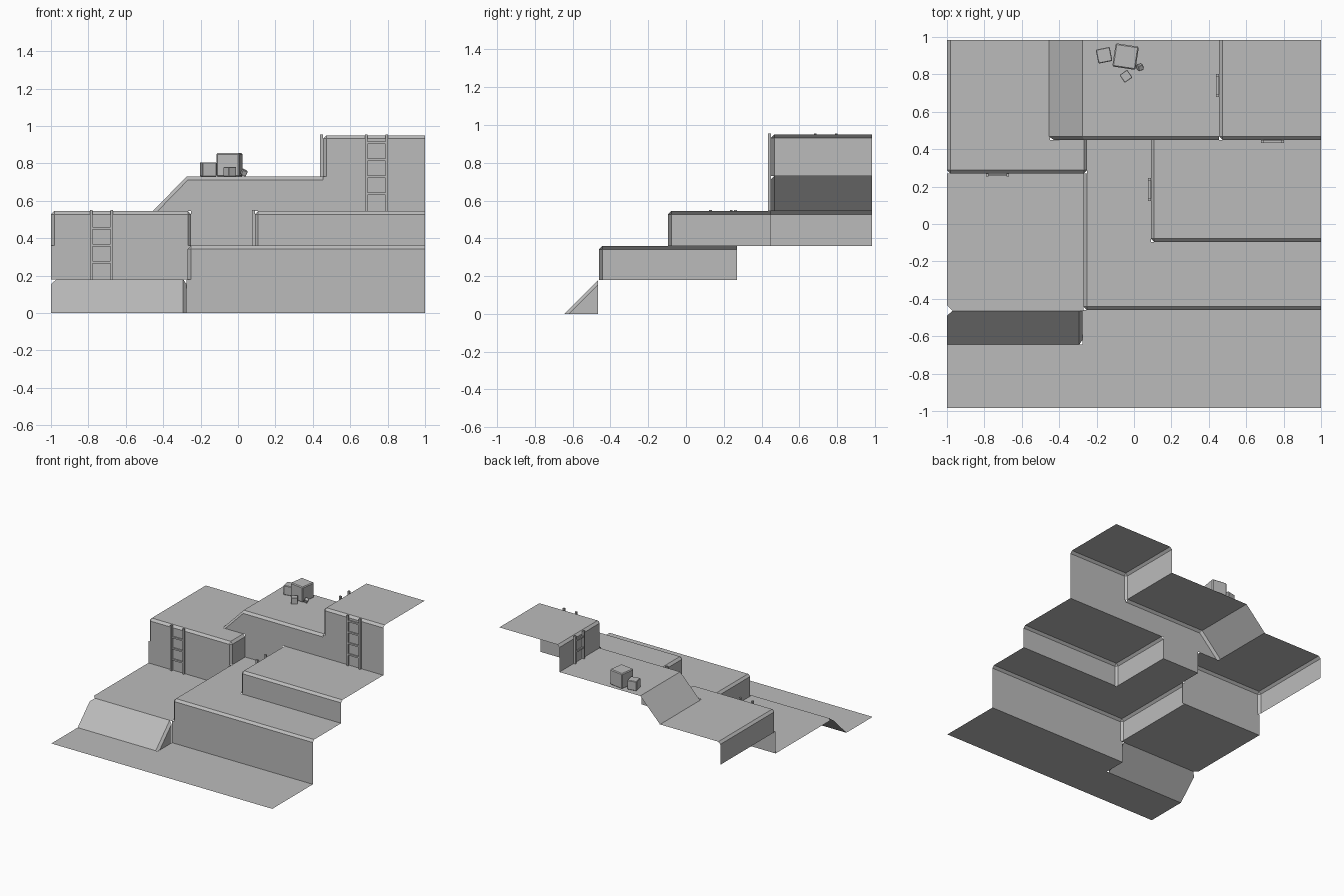
import bpy, bmesh
from mathutils import Matrix, Euler, Vector

if "Cube" in bpy.data.objects:
    bpy.data.objects.remove(bpy.data.objects["Cube"])

GREY = (0.5, 0.5, 0.5, 1)
stone = bpy.data.materials.new("plain_grey")
stone.use_nodes = True
stone.diffuse_color = GREY
stone.node_tree.nodes["Principled BSDF"].inputs["Base Color"].default_value = GREY

BEVEL = 0.018
BACK = 0.985
# Floor heights from the ground up
LOW, STEP, MID, HIGH, TOP = 0.18, 0.36, 0.545, 0.73, 0.95


def finish(name, bm):
    mesh = bpy.data.meshes.new(name)
    bm.to_mesh(mesh)
    bm.free()
    mesh.materials.append(stone)
    ob = bpy.data.objects.new(name, mesh)
    bpy.context.collection.objects.link(ob)
    return ob


def sheet(name, polygons, skip=lambda edge: False, skirt=None):
    """Open shell from polygons; shared edges get a chamfer."""
    bm = bmesh.new()
    for poly in polygons:
        bm.faces.new([bm.verts.new(p) for p in poly])
    bmesh.ops.remove_doubles(bm, verts=bm.verts[:], dist=0.0005)
    edges = [e for e in bm.edges if len(e.link_faces) == 2 and not skip(e)]
    if edges:
        bmesh.ops.bevel(bm, geom=edges, offset=BEVEL, segments=1, affect='EDGES')
    if skirt:
        x0, x1, y, z0, z1 = skirt
        bm.faces.new([bm.verts.new(p) for p in
                      ((x0, y, z0), (x1, y, z0), (x1, y, z1), (x0, y, z1))])
    return finish(name, bm)


def terrace(name, outline, z, base=0, walls=(), skirt=None):
    """Floor polygon with walls hanging from the listed outline edges."""
    polys = [[(x, y, z) for x, y in outline]]
    for i in walls:
        (ax, ay), (bx, by) = outline[i], outline[(i + 1) % len(outline)]
        polys.append([(ax, ay, base), (bx, by, base), (bx, by, z), (ax, ay, z)])
    return sheet(name, polys, skirt=skirt)


# Floors and terraces
terrace("ground", [(-1, -BACK), (1, -BACK), (1, -0.46), (-0.275, -0.46),
                   (-0.275, -0.645), (-1, -0.645)], 0)
terrace("low_platform", [(-1, -0.435), (-0.97, -0.465), (-0.27, -0.465),
                         (-0.27, 0.27), (-1, 0.27)], LOW)
terrace("front_step", [(-0.27, -0.46), (1, -0.46), (1, -0.095), (0.09, -0.095),
                       (0.09, 0.45), (-0.25, 0.45), (-0.25, 0.27), (-0.27, 0.27)],
        STEP, LOW, (0, 7), (-0.275, 1, -0.46, 0, LOW))
terrace("middle_step", [(0.09, -0.095), (1, -0.095), (1, 0.45), (0.09, 0.45)],
        MID, STEP, (0, 3))
# Side terrace with three walls
terrace("side_terrace", [(-1, 0.27), (-0.25, 0.27), (-0.25, 0.45), (-0.45, 0.45),
                         (-0.45, BACK), (-1, BACK)],
        MID, STEP, (0, 1, 5), (-1, -0.25, 0.27, LOW, STEP))
terrace("top_terrace", [(0.455, 0.45), (1, 0.45), (1, BACK), (0.455, BACK)],
        TOP, HIGH, (0, 3), (0.455, 1, 0.45, MID, HIGH))

# Front ramp with its triangular cheek
R = -0.275
sheet("front_ramp", [
    [(-1, -0.645, 0), (R, -0.645, 0), (R, -0.465, LOW), (-0.97, -0.465, LOW),
     (-1, -0.49, 0.155)],
    [(R, -0.645, 0), (R, -0.465, 0), (R, -0.465, LOW)]])

# High terrace with a slope down to the side terrace
F, L, S, E = 0.45, -0.455, -0.275, 0.455
sheet("high_terrace", [
    [(S, F, HIGH), (E, F, HIGH), (E, BACK, HIGH), (S, BACK, HIGH)],
    [(L, F, MID), (S, F, HIGH), (S, BACK, HIGH), (L, BACK, MID)],
    [(L, F, MID), (E, F, MID), (E, F, HIGH), (S, F, HIGH)]],
    skip=lambda e: abs(e.verts[0].co.y - e.verts[1].co.y) > 0.1,
    skirt=(-0.25, 0.09, F, STEP, MID))


def box(bm, centre, size):
    bmesh.ops.create_cube(bm, size=1, matrix=Matrix.Translation(centre)
                          @ Matrix.Diagonal((*size, 1)))


# Ladders: two rails and evenly spaced rungs
def ladder(name, x, y, bottom, top, turn=0):
    bm = bmesh.new()
    height = top - bottom + 0.005
    for side in (-1, 1):
        box(bm, (side * 0.055, -0.008, height / 2), (0.014, 0.016, height))
    z = 0.092
    while z < height - 0.03:
        box(bm, (0, -0.008, z), (0.1, 0.01, 0.013))
        z += 0.091
    ob = finish(name, bm)
    ob.location = (x, y, bottom)
    ob.rotation_euler.z = turn


QUARTER = -1.5708
ladder("side_terrace_ladder", -0.73, 0.27, LOW, MID)
ladder("top_terrace_ladder", 0.74, 0.45, MID, TOP)
ladder("middle_step_side_ladder", 0.09, 0.185, STEP, MID, QUARTER)
ladder("top_terrace_side_ladder", 0.455, 0.74, HIGH, TOP, QUARTER)


# Loose blocks resting on the high terrace
def block(name, x, y, size, turn, tilt=0):
    bm = bmesh.new()
    bmesh.ops.create_cube(bm, size=size)
    bmesh.ops.bevel(bm, geom=bm.edges[:], offset=size * 0.05, segments=1,
                    affect='EDGES')
    bm.transform(Euler((tilt, tilt, turn)).to_matrix().to_4x4())
    lowest = min(v.co.z for v in bm.verts)
    finish(name, bm).location = Vector((x, y, HIGH - lowest))


block("large_block", -0.045, 0.895, 0.125, -0.15)
block("medium_block", -0.16, 0.902, 0.076, 0.2)
block("small_block", -0.043, 0.79, 0.05, 0.6)
block("tiny_block", 0.032, 0.838, 0.028, 0.3, 0.4)
